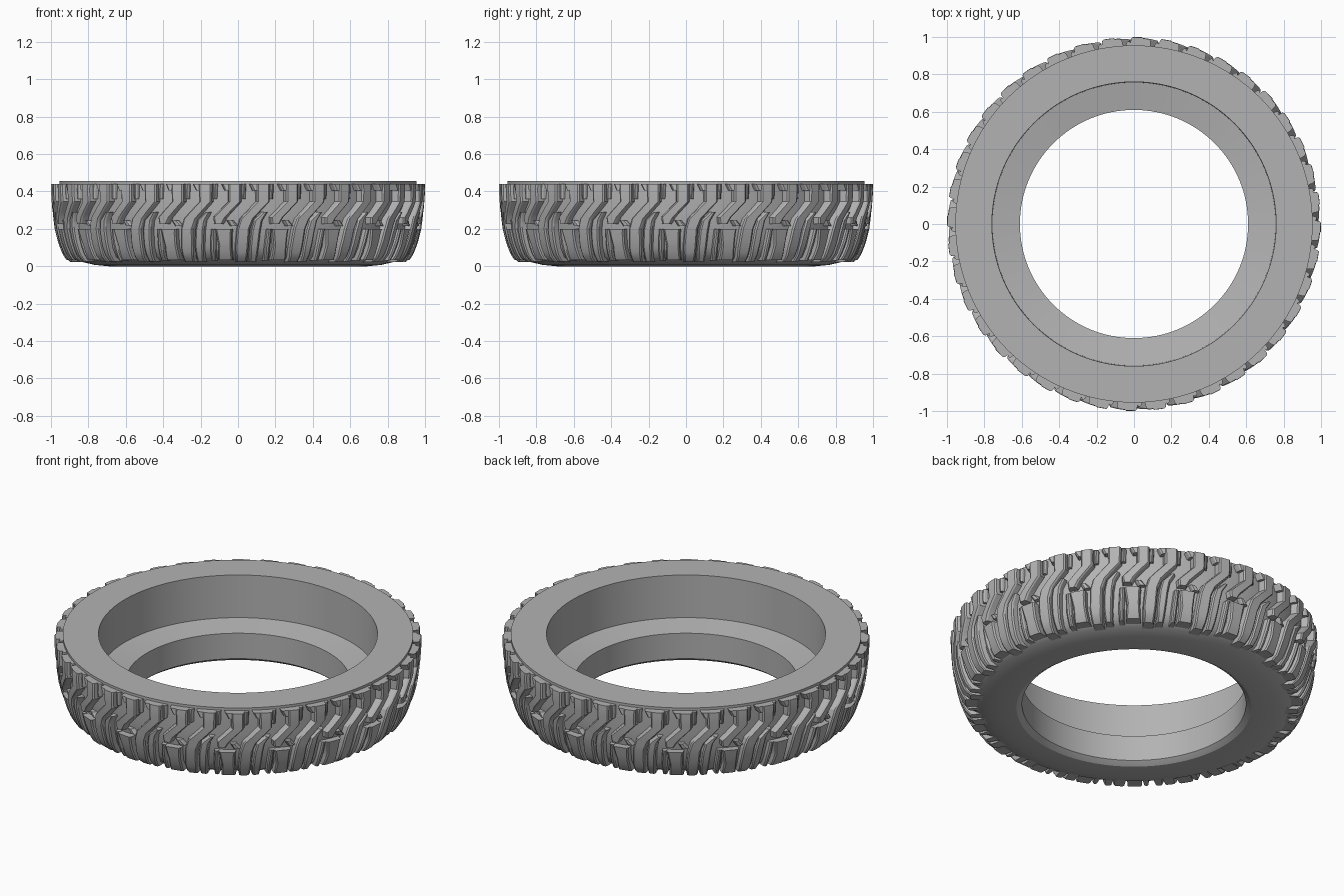
import bpy, bmesh, math

if "Cube" in bpy.data.objects:
    bpy.data.objects.remove(bpy.data.objects["Cube"])

grey = bpy.data.materials.new("rubber grey")
grey.diffuse_color = (0.45, 0.45, 0.45, 1)
grey.use_nodes = True
grey.node_tree.nodes["Principled BSDF"].inputs["Base Color"].default_value = grey.diffuse_color
REPEATS = 20

# outer radius of the tyre wall and of the tread, by height
WALL = [(0.0, 0.69), (0.008, 0.77), (0.025, 0.84), (0.05, 0.885), (0.1, 0.915),
        (0.2, 0.94), (0.3, 0.953), (0.455, 0.955)]
TREAD = [(0.018, 0.885), (0.03, 0.915), (0.06, 0.935), (0.12, 0.96), (0.2, 0.98),
         (0.3, 0.993), (0.4, 1.0), (0.455, 0.998)]


def radius(table, z):
    for (z0, r0), (z1, r1) in zip(table, table[1:]):
        if z <= z1:
            return r0 + (r1 - r0) * max(0, (z - z0) / (z1 - z0))
    return table[-1][1]


def polar(r, u, z):
    return (r * math.sin(u), -r * math.cos(u), z)


def finish(bm, name, angle):
    bmesh.ops.recalc_face_normals(bm, faces=bm.faces)
    mesh = bpy.data.meshes.new(name)
    bm.to_mesh(mesh)
    bm.free()
    mesh.materials.append(grey)
    obj = bpy.data.objects.new(name, mesh)
    bpy.context.collection.objects.link(obj)
    bpy.ops.object.select_all(action='DESELECT')
    obj.select_set(True)
    bpy.context.view_layer.objects.active = obj
    bpy.ops.object.shade_smooth_by_angle(angle=math.radians(angle))


def lathe(name, profile, n=128):
    bm = bmesh.new()
    rings = [[bm.verts.new(polar(r, 2 * math.pi * i / n, z)) for i in range(n)]
             for r, z in profile]
    for a, b in zip(rings, rings[1:] + rings[:1]):
        for i in range(n):
            j = (i + 1) % n
            bm.faces.new((a[i], a[j], b[j], b[i]))
    finish(bm, name, 30)


def lugs(name, path, drop=0.0, slope=0.009):
    """Raised lug along (angle, height, half width) stations, repeated round the tyre."""
    stations = []
    for a, b in zip(path, path[1:]):
        steps = max(1, round(abs(a[1] - b[1]) / 0.03))
        stations += [[p + (q - p) * k / steps for p, q in zip(a, b)] for k in range(steps)]
    stations.append(path[-1])
    bm = bmesh.new()
    for k in range(REPEATS):
        turn = 2 * math.pi * k / REPEATS
        rows = []
        for u, z, w in stations:
            low = radius(WALL, z) - 0.025
            top = radius(TREAD, z) - drop
            pts = [(low, -w - slope), (top - 0.008, -w), (top, -w + 0.008),
                   (top, w - 0.008), (top - 0.008, w), (low, w + slope)]
            rows.append([bm.verts.new(polar(r, turn + u + d, z)) for r, d in pts])
        for a, b in zip(rows, rows[1:]):
            for i in range(6):
                j = (i + 1) % 6
                bm.faces.new((a[i], a[j], b[j], b[i]))
        bm.faces.new(rows[0])
        bm.faces.new(rows[-1])
    finish(bm, name, 25)


# tyre body with stepped bore
lathe("tyre_body", [(r, z) for z, r in WALL] +
      [(0.76, 0.455), (0.757, 0.20), (0.61, 0.175), (0.61, 0.022), (0.622, 0.012), (0.64, 0.0)])

# long zigzag lug running from the shoulder down the side wall
lugs("long_lug", [(0.137, 0.44, 0.036), (0.137, 0.345, 0.034), (0.05, 0.255, 0.036),
                  (0.03, 0.20, 0.034), (0.022, 0.10, 0.036), (0.020, 0.022, 0.030)])
# short zigzag lug that stops above the square block
lugs("short_lug", [(-0.018, 0.44, 0.034), (-0.018, 0.345, 0.033), (-0.10, 0.262, 0.035),
                   (-0.108, 0.225, 0.022)])
# narrow side lug beside the long one
lugs("side_lug", [(0.150, 0.29, 0.012), (0.112, 0.245, 0.022), (0.100, 0.19, 0.024),
                  (0.092, 0.10, 0.024), (0.090, 0.026, 0.020)], 0.004)
# second narrow lug on the other side of the square block
lugs("rear_side_lug", [(-0.138, 0.20, 0.012), (-0.145, 0.10, 0.014), (-0.145, 0.03, 0.012)], 0.010)
# square block low on the side wall
lugs("square_block", [(-0.078, 0.198, 0.046), (-0.078, 0.175, 0.042), (-0.074, 0.11, 0.036),
                      (-0.074, 0.034, 0.042)])
# small tie between square block and long lug
lugs("tie_block", [(-0.045, 0.245, 0.016), (-0.022, 0.215, 0.020)], 0.014)
# stepped tabs at the shoulder
for i, u in enumerate((-0.065, 0.090)):
    lugs(f"shoulder_tab_{i + 1}", [(u, 0.44, 0.024), (u + 0.008, 0.405, 0.014)], 0.006)
for i, u in enumerate((0.03, 0.186)):
    lugs(f"shoulder_step_{i + 1}", [(u, 0.44, 0.012), (u - 0.002, 0.36, 0.010)], 0.022)
